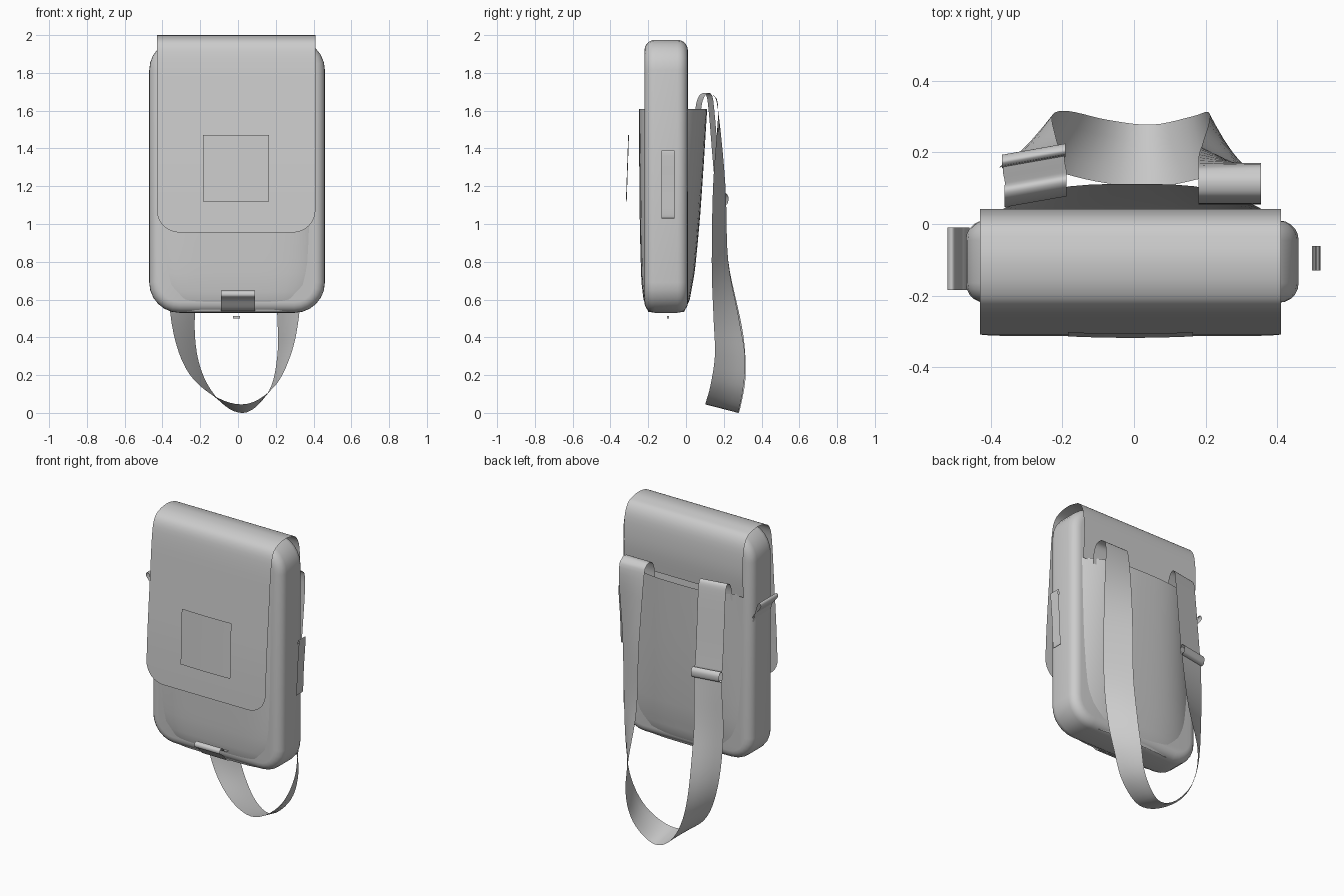
import bpy, bmesh, math
from mathutils import Vector

if "Cube" in bpy.data.objects:
    bpy.data.objects.remove(bpy.data.objects["Cube"])


def finish(name, bm, angle=50):
    bmesh.ops.recalc_face_normals(bm, faces=bm.faces)
    me = bpy.data.meshes.new(name)
    bm.to_mesh(me)
    bm.free()
    ob = bpy.data.objects.new(name, me)
    bpy.context.collection.objects.link(ob)
    bpy.ops.object.select_all(action='DESELECT')
    ob.select_set(True)
    bpy.context.view_layer.objects.active = ob
    bpy.ops.object.shade_smooth_by_angle(angle=math.radians(angle))
    return ob


def sheet(name, rows, angle=50):
    """Thin fabric surface through rows of points."""
    bm = bmesh.new()
    grid = [[bm.verts.new(p) for p in r] for r in rows]
    for a, b in zip(grid, grid[1:]):
        for i in range(len(a) - 1):
            bm.faces.new((a[i], a[i + 1], b[i + 1], b[i]))
    return finish(name, bm, angle)


def spline(pts, n=5):
    """Smooth curve through control points of any dimension."""
    P = [pts[0]] + list(pts) + [pts[-1]]
    out = []
    for k in range(1, len(P) - 2):
        p0, p1, p2, p3 = P[k - 1:k + 3]
        for j in range(n):
            t = j / n
            out.append([0.5 * (2 * b + (c - a) * t + (2 * a - 5 * b + 4 * c - d) * t * t
                               + (3 * b - a - 3 * c + d) * t ** 3)
                        for a, b, c, d in zip(p0, p1, p2, p3)])
    return out + [list(pts[-1])]


def lerp(table, z):
    for (z0, v0), (z1, v1) in zip(table, table[1:]):
        if z <= z1:
            return v0 + (v1 - v0) * max(0, (z - z0) / (z1 - z0))
    return table[-1][1]


# Main padded body: rounded outline, softened front and back edges
bm = bmesh.new()
bmesh.ops.create_cube(bm, size=1)
for v in bm.verts:
    v.co = Vector((v.co.x * 0.93 - 0.005, v.co.y * 0.23 - 0.105, v.co.z * 1.445 + 1.2525))
along = [e for e in bm.edges if abs(e.verts[0].co.y - e.verts[1].co.y) > 0.1]
bmesh.ops.bevel(bm, geom=along, offset=0.16, segments=6, profile=0.5, affect='EDGES')
rim = [e for e in bm.edges if abs(e.verts[0].co.y - e.verts[1].co.y) < 0.01]
bmesh.ops.bevel(bm, geom=rim, offset=0.055, segments=5, profile=0.5, affect='EDGES')
finish("body", bm)


# Front and back panels bulging off the body, open at the top
def panel(name, edge_y, centre, power):
    widths = [(0.535, 0.30), (0.56, 0.35), (0.6, 0.395), (0.68, 0.435), (0.8, 0.45), (1.7, 0.45)]
    rows = []
    for z in (0.535, 0.56, 0.6, 0.64, 0.68, 0.74, 0.8, 0.9, 1.05, 1.2, 1.35, 1.5, 1.61):
        w, c = lerp(widths, z), lerp(centre, z)
        row = []
        for i in range(25):
            u = math.sin((i / 12 - 1) * math.pi / 2)
            row.append((-0.005 + w * u, edge_y + (c - edge_y) * (1 - abs(u) ** power), z))
        rows.append(row)
    sheet(name, rows)


panel("back_panel", -0.03, [(0.535, -0.01), (0.6, 0.02), (0.75, 0.047), (1.0, 0.072), (1.3, 0.093), (1.61, 0.112)], 3.2)
panel("front_panel", -0.18, [(0.535, -0.2), (0.6, -0.225), (0.7, -0.237), (1.0, -0.245), (1.61, -0.25)], 6)

# Flap: from the back, over the top and down the front, with rounded corners
CX, W, R = -0.01, 0.42, 0.12
prof = spline([(0.03, 1.6), (0.042, 1.75), (0.032, 1.9), (0.0, 1.97), (-0.05, 1.992), (-0.11, 2.0),
               (-0.18, 1.988), (-0.23, 1.95), (-0.253, 1.85), (-0.273, 1.6), (-0.296, 1.3), (-0.308, 1.075)], 4)
strips = [(y, z, W) for y, z in prof]
for k in range(1, 9):
    a = k / 8 * math.pi / 2
    strips.append((-0.308 - 0.005 * math.sin(a), 1.075 - R * math.sin(a), W - R + R * math.cos(a)))
sheet("flap", [[(CX + w * u / 6, y, z) for u in range(-6, 7)] for y, z, w in strips], 60)

# Square patch on the flap
sheet("flap_patch", [[(-0.01 + 0.175 * u / 4, -0.302 - 0.004 * (1 - (u / 4) ** 2) - 0.012 * k / 4,
                       1.47 - 0.35 * k / 4) for u in range(-4, 5)] for k in range(5)])


# Folded webbing tabs
def tab(name, pts, axis, lo, hi):
    rows = []
    for a, z in spline(pts, 4):
        rows.append([(t, a, z) if axis == 'x' else (a, t, z) for t in (lo, hi)])
    sheet(name, rows)


tab("bottom_tab", [(-0.21, 0.61), (-0.25, 0.61), (-0.285, 0.645), (-0.308, 0.64), (-0.31, 0.618), (-0.28, 0.6),
                   (-0.235, 0.55), (-0.2, 0.54)], 'x', -0.09, 0.09)
tab("flap_tab", [(-0.304, 1.14), (-0.285, 1.1), (-0.262, 1.0), (-0.265, 0.972), (-0.285, 0.965),
                 (-0.3, 0.985), (-0.305, 1.05), (-0.305, 1.14)], 'x', -0.09, 0.09)
tab("side_tab", [(-0.46, 1.46), (-0.475, 1.49), (-0.515, 1.54), (-0.52, 1.56), (-0.508, 1.57),
                 (-0.495, 1.55), (-0.475, 1.48), (-0.465, 1.44)], 'y', -0.185, -0.01)
# Loose side label
tab("side_label", [(0.508, 1.36), (0.517, 1.39), (0.52, 1.36), (0.509, 1.2), (0.503, 1.05), (0.497, 1.03)],
    'y', -0.13, -0.062)

# Small stud under the base
bm = bmesh.new()
bmesh.ops.create_cube(bm, size=1)
for v in bm.verts:
    v.co = Vector((v.co.x * 0.035 - 0.008, v.co.y * 0.01 - 0.095, v.co.z * 0.014 + 0.506))
finish("base_stud", bm)


# Shoulder strap pieces: centre x, y, z, turn of the width direction, edge height difference
def strap(name, pts, width=0.175, n=5):
    rows = []
    for x, y, z, deg, dz in spline(pts, n):
        a = math.radians(deg)
        d = Vector((math.cos(a) * width / 2, math.sin(a) * width / 2, dz))
        c = Vector((x, y, z))
        rows.append([c + d * s for s in (-1, -0.5, 0, 0.5, 1)])
    sheet(name, rows, 60)


strap("shoulder_strap", [
    (0.267, 0.055, 1.57, 0, 0), (0.267, 0.06, 1.63, 0, 0), (0.267, 0.085, 1.685, 0, 0),
    (0.267, 0.14, 1.685, 0, 0), (0.267, 0.17, 1.6, 0, 0), (0.267, 0.176, 1.2, -22, 0),
    (0.267, 0.18, 0.8, -30, 0), (0.265, 0.213, 0.5, -50, 0), (0.243, 0.233, 0.3, -66, 0.005),
    (0.18, 0.215, 0.13, -80, 0.012), (0.05, 0.19, 0.026, -90, 0.022), (-0.09, 0.205, 0.06, -102, 0.02),
    (-0.22, 0.236, 0.2, -115, 0.005), (-0.285, 0.235, 0.42, -130, 0), (-0.295, 0.195, 0.75, -155, 0),
    (-0.285, 0.185, 1.0, -166, 0), (-0.28, 0.178, 1.17, -170, 0)])
strap("strap_anchor", [
    (-0.275, 0.062, 1.57, -170, 0), (-0.275, 0.07, 1.64, -170, 0), (-0.275, 0.09, 1.685, -170, 0),
    (-0.275, 0.12, 1.685, -170, 0), (-0.275, 0.135, 1.6, -170, 0), (-0.28, 0.16, 1.3, -170, 0),
    (-0.28, 0.178, 1.12, -170, 0)])
# Buckle roll joining the two strap pieces
strap("strap_buckle", [
    (-0.28, 0.172, 1.15, -170, 0), (-0.28, 0.19, 1.165, -170, 0), (-0.28, 0.208, 1.145, -170, 0),
    (-0.28, 0.205, 1.11, -170, 0), (-0.28, 0.185, 1.1, -170, 0), (-0.28, 0.172, 1.12, -170, 0),
    (-0.28, 0.172, 1.15, -170, 0)], 0.18)
